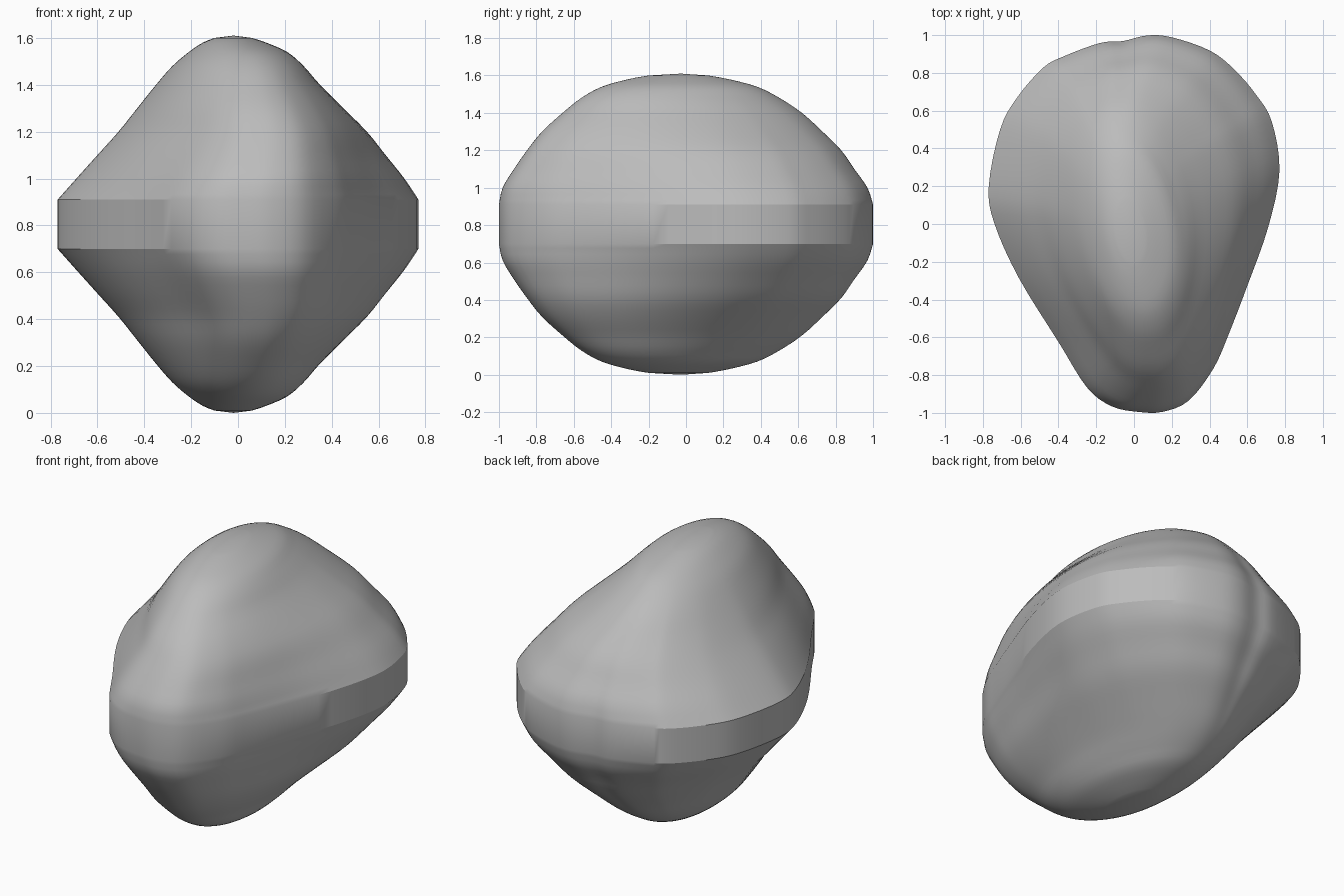
import bpy
import bmesh
from mathutils import Vector

cube = bpy.data.objects.get("Cube")
if cube:
    bpy.data.objects.remove(cube, do_unlink=True)

HEIGHT = 1.61       # total height, mirrored about the middle
HALF_WIDTH = 0.77
RIDGE_SKEW = 0.22   # how far the crest swings from front left to back right
SIDES_PER_SPAN = 4  # smoothing steps between outline points
RINGS_PER_SPAN = 3  # smoothing steps between levels


def spline(before, start, end, after, t):
    """Catmull-Rom interpolation of two neighbouring points."""
    return (start * 2 + (end - before) * t
            + (before * 2 - start * 5 + end * 4 - after) * t ** 2
            + (start * 3 - before - end * 3 + after) * t ** 3) * 0.5


def smooth_path(points, steps, closed):
    """Return a finer, smooth version of a list of vectors."""
    count = len(points)
    result = []

    def pick(index):
        if closed:
            return points[index % count]
        return points[max(0, min(count - 1, index))]

    for index in range(count if closed else count - 1):
        for step in range(steps):
            result.append(spline(pick(index - 1), pick(index), pick(index + 1),
                                 pick(index + 2), step / steps))
    if not closed:
        result.append(points[-1])
    return result


# Widest outline, seen from above, anticlockwise from the narrow front
outline = smooth_path([Vector(p) for p in (
    (.02, -1), (.15, -1), (.29, -.94), (.42, -.77), (.5, -.59), (.6, -.33),
    (.71, -.02), (.77, .28), (.73, .54), (.65, .68), (.53, .82), (.4, .92),
    (.2, .99), (.07, 1), (-.06, .97), (-.18, .96), (-.37, .89), (-.48, .83),
    (-.62, .67), (-.71, .5), (-.77, .2), (-.74, 0), (-.61, -.29),
    (-.4, -.63), (-.25, -.87), (-.12, -.97))], SIDES_PER_SPAN, True)

# Upper levels: height, right, left, front and back reach
levels = smooth_path([Vector(level) for level in (
    (.91, .77, .77, 1, 1), (1, .69, .71, .98, .97), (1.1, .6, .63, .92, .9),
    (1.2, .51, .55, .85, .83), (1.3, .43, .45, .77, .73),
    (1.4, .35, .35, .66, .62), (1.48, .28, .28, .56, .5),
    (1.54, .21, .21, .45, .38), (1.58, .15, .12, .31, .23),
    (1.6, .1, .06, .2, .12))], RINGS_PER_SPAN, False)


def remap(value, low, high, new_low, new_high):
    return new_low + (value - low) / (high - low) * (new_high - new_low)


def ring_points(level):
    """Fit the outline to the reach of one level, rounder further up."""
    z, right, left, front, back = level
    rise = (z - levels[0][0]) / (HEIGHT - levels[0][0])
    blend = min(1, 1.3 * max(0, rise) ** 1.5)
    shape = []
    for p in outline:
        flat = Vector((p.x / HALF_WIDTH, p.y))
        oval = flat.normalized()
        oval.x -= RIDGE_SKEW * oval.y
        shape.append(flat.lerp(oval, blend))
    xs = [p.x for p in shape]
    ys = [p.y for p in shape]
    return [Vector((remap(p.x, min(xs), max(xs), -right, left),
                    remap(p.y, min(ys), max(ys), -front, back), z))
            for p in shape]


def bridge(bm, lower, upper):
    """Join two rings with a strip of quads."""
    count = len(lower)
    for i in range(count):
        j = (i + 1) % count
        bm.faces.new((lower[i], lower[j], upper[j], upper[i]))


def cap(bm, ring, z):
    """Close a ring with a shallow fan."""
    centre = sum((v.co for v in ring), Vector()) / len(ring)
    tip = bm.verts.new((centre.x, centre.y, z))
    for i, vert in enumerate(ring):
        bm.faces.new((vert, ring[(i + 1) % len(ring)], tip))


# Stone body: lower dome, upright band and upper dome
bm = bmesh.new()
upper_rings = [ring_points(level) for level in levels]
lower_rings = [[Vector((p.x, p.y, HEIGHT - p.z)) for p in ring]
               for ring in reversed(upper_rings)]
rings = [[bm.verts.new(p) for p in points]
         for points in lower_rings + upper_rings]
for lower, upper in zip(rings, rings[1:]):
    bridge(bm, lower, upper)
cap(bm, rings[0], 0)
cap(bm, rings[-1], HEIGHT)
bmesh.ops.recalc_face_normals(bm, faces=bm.faces)

mesh = bpy.data.meshes.new("stone")
bm.to_mesh(mesh)
bm.free()
stone = bpy.data.objects.new("stone", mesh)
bpy.context.collection.objects.link(stone)

# Plain grey stone colour
grey = bpy.data.materials.new("stone grey")
grey.use_nodes = True
colour = (0.5, 0.5, 0.5, 1)
grey.diffuse_color = colour
for node in grey.node_tree.nodes:
    if node.type == "BSDF_PRINCIPLED":
        node.inputs["Base Color"].default_value = colour
mesh.materials.append(grey)

# Smooth domes with a crisp band edge
bpy.ops.object.select_all(action="DESELECT")
stone.select_set(True)
bpy.context.view_layer.objects.active = stone
bpy.ops.object.shade_smooth_by_angle(angle=0.4)
